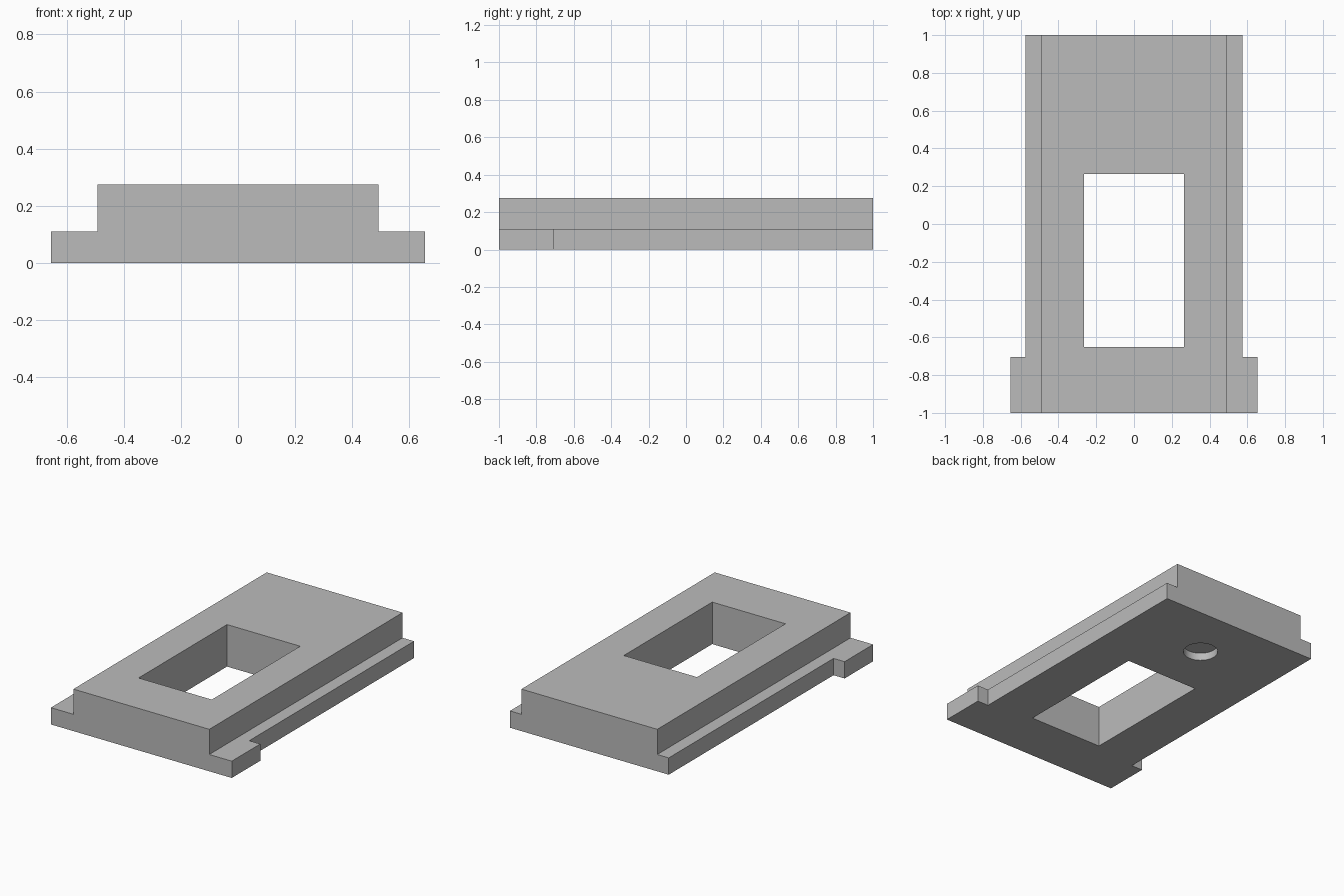
import bpy, bmesh

cube = bpy.data.objects.get("Cube")
if cube:
    bpy.data.objects.remove(cube, do_unlink=True)

grey = bpy.data.materials.new("plain grey")
grey.use_nodes = True
colour = (0.5, 0.5, 0.5, 1)
grey.diffuse_color = colour
grey.node_tree.nodes["Principled BSDF"].inputs["Base Color"].default_value = colour


def prism(name, outline, z0, z1):
    """Extrude a flat outline upward from z0 to z1."""
    bm = bmesh.new()
    face = bm.faces.new([bm.verts.new((x, y, z0)) for x, y in outline])
    top = bmesh.ops.extrude_face_region(bm, geom=[face])["geom"]
    bmesh.ops.translate(bm, vec=(0, 0, z1 - z0),
                        verts=[v for v in top if isinstance(v, bmesh.types.BMVert)])
    bmesh.ops.recalc_face_normals(bm, faces=bm.faces)
    mesh = bpy.data.meshes.new(name)
    bm.to_mesh(mesh)
    bm.free()
    mesh.materials.append(grey)
    obj = bpy.data.objects.new(name, mesh)
    bpy.context.collection.objects.link(obj)
    return obj


def rect(x, y0, y1):
    return [(-x, y0), (x, y0), (x, y1), (-x, y1)]


def combine(target, tool, operation):
    """Apply a boolean and discard the tool."""
    mod = target.modifiers.new(operation.title(), 'BOOLEAN')
    mod.operation, mod.object, mod.solver = operation, tool, 'EXACT'
    bpy.context.view_layer.objects.active = target
    bpy.ops.object.modifier_apply(modifier=mod.name)
    bpy.data.objects.remove(tool, do_unlink=True)


# Base plate: side rails with wider ears at the front
half = [(0.655, -1), (0.655, -0.705), (0.575, -0.705), (0.575, 1)]
plate = prism("slide_plate", half + [(-x, y) for x, y in reversed(half)], 0, 0.11)

# Raised deck, overlapping the base for a clean union
combine(plate, prism("deck", rect(0.492, -1, 1), 0, 0.275), 'UNION')

# Rectangular window through the full thickness
combine(plate, prism("window_cutter", rect(0.265, -0.65, 0.265), -0.1, 0.4), 'DIFFERENCE')

# Shallow round recess in the underside
bpy.ops.mesh.primitive_cylinder_add(vertices=48, radius=0.105, depth=0.1,
                                    location=(0, 0.633, 0))
recess = bpy.context.object
recess.data.materials.append(grey)
combine(plate, recess, 'DIFFERENCE')

# Smooth the recess wall, keep every other edge crisp
bpy.ops.object.select_all(action='DESELECT')
plate.select_set(True)
bpy.context.view_layer.objects.active = plate
bpy.ops.object.shade_smooth_by_angle(angle=0.5)
